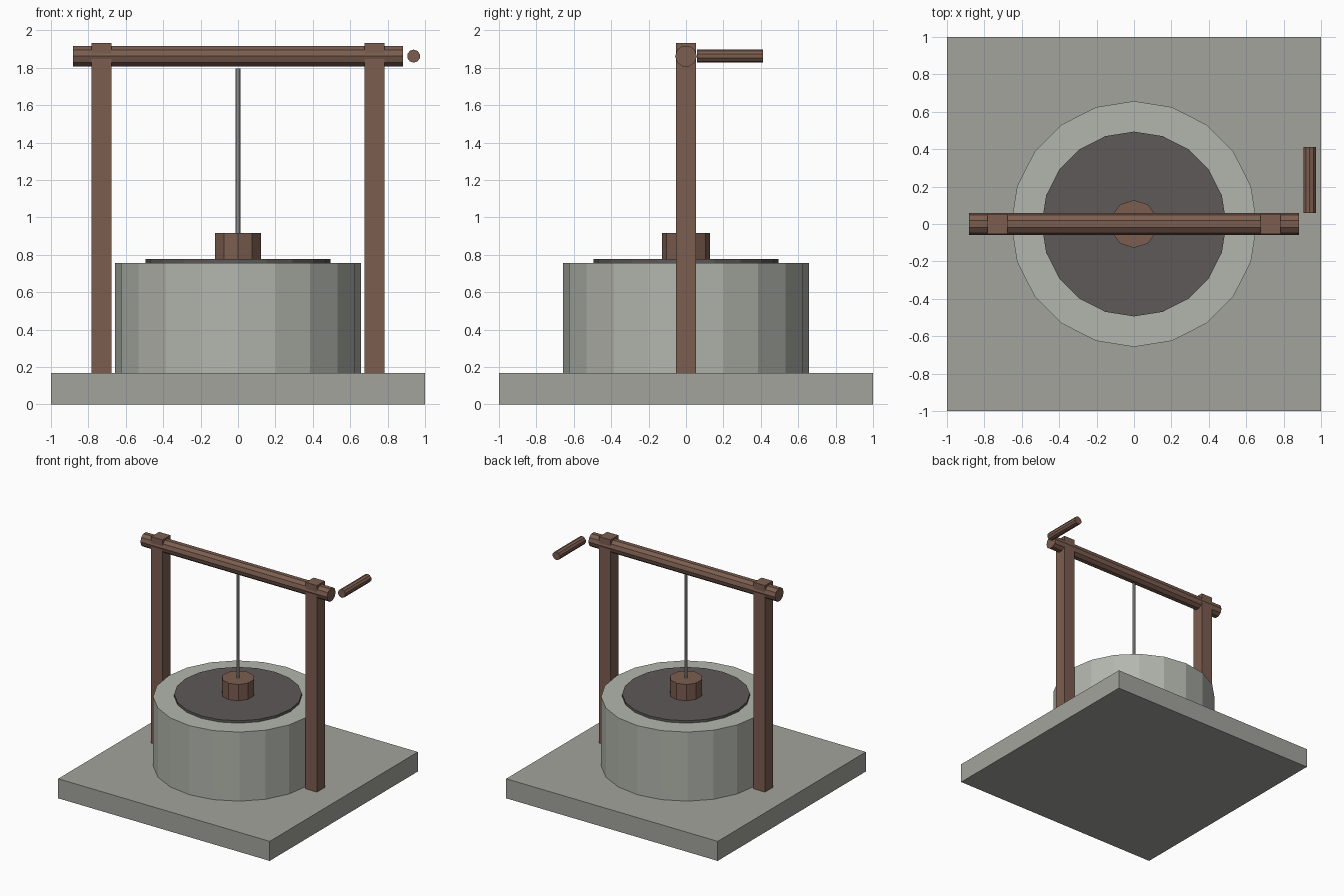
import bpy
from math import pi

if "Cube" in bpy.data.objects:
    bpy.data.objects.remove(bpy.data.objects["Cube"])


def material(name, rgb):
    m = bpy.data.materials.new(name)
    m.diffuse_color = (*rgb, 1)
    m.use_nodes = True
    m.node_tree.nodes["Principled BSDF"].inputs["Base Color"].default_value = m.diffuse_color
    return m


PAVING = material("paving", (0.37, 0.37, 0.34))
STONE = material("stone", (0.45, 0.47, 0.42))
WOOD = material("wood", (0.20, 0.11, 0.08))
DARK = material("dark", (0.115, 0.10, 0.10))
ROPE = material("rope_grey", (0.45, 0.45, 0.43))


def box(name, lo, hi, mat):
    centre = [(a + b) / 2 for a, b in zip(lo, hi)]
    bpy.ops.mesh.primitive_cube_add(size=1, location=centre)
    ob = bpy.context.object
    ob.name = name
    ob.scale = [b - a for a, b in zip(lo, hi)]
    ob.data.materials.append(mat)


def cylinder(name, sides, radius, length, centre, mat, rot=(0, 0, 0)):
    bpy.ops.mesh.primitive_cylinder_add(vertices=sides, radius=radius, depth=length,
                                        location=centre, rotation=rot)
    ob = bpy.context.object
    ob.name = name
    ob.data.materials.append(mat)


def upright(name, sides, radius, z0, z1, mat):
    cylinder(name, sides, radius, z1 - z0, (0, 0, (z0 + z1) / 2), mat)


# Square base and round well wall with its dark opening
box("base_slab", (-1, -1, 0), (1, 1, 0.167), PAVING)
upright("well_wall", 20, 0.657, 0.167, 0.757, STONE)
upright("well_opening", 20, 0.494, 0.75, 0.778, DARK)

# Bucket hanging on its rope
upright("bucket", 10, 0.128, 0.77, 0.917, WOOD)
upright("rope", 10, 0.013, 0.91, 1.797, ROPE)

# Posts on both sides
for side, x in (("left", -0.73), ("right", 0.73)):
    box(side + "_post", (x - 0.053, -0.053, 0.167), (x + 0.053, 0.053, 1.932), WOOD)

# Winding beam and crank handle
cylinder("winding_beam", 10, 0.058, 1.765, (0, 0, 1.862), WOOD, (0, pi / 2, 0))
cylinder("crank_handle", 10, 0.035, 0.352, (0.939, 0.235, 1.862), WOOD, (pi / 2, 0, 0))
